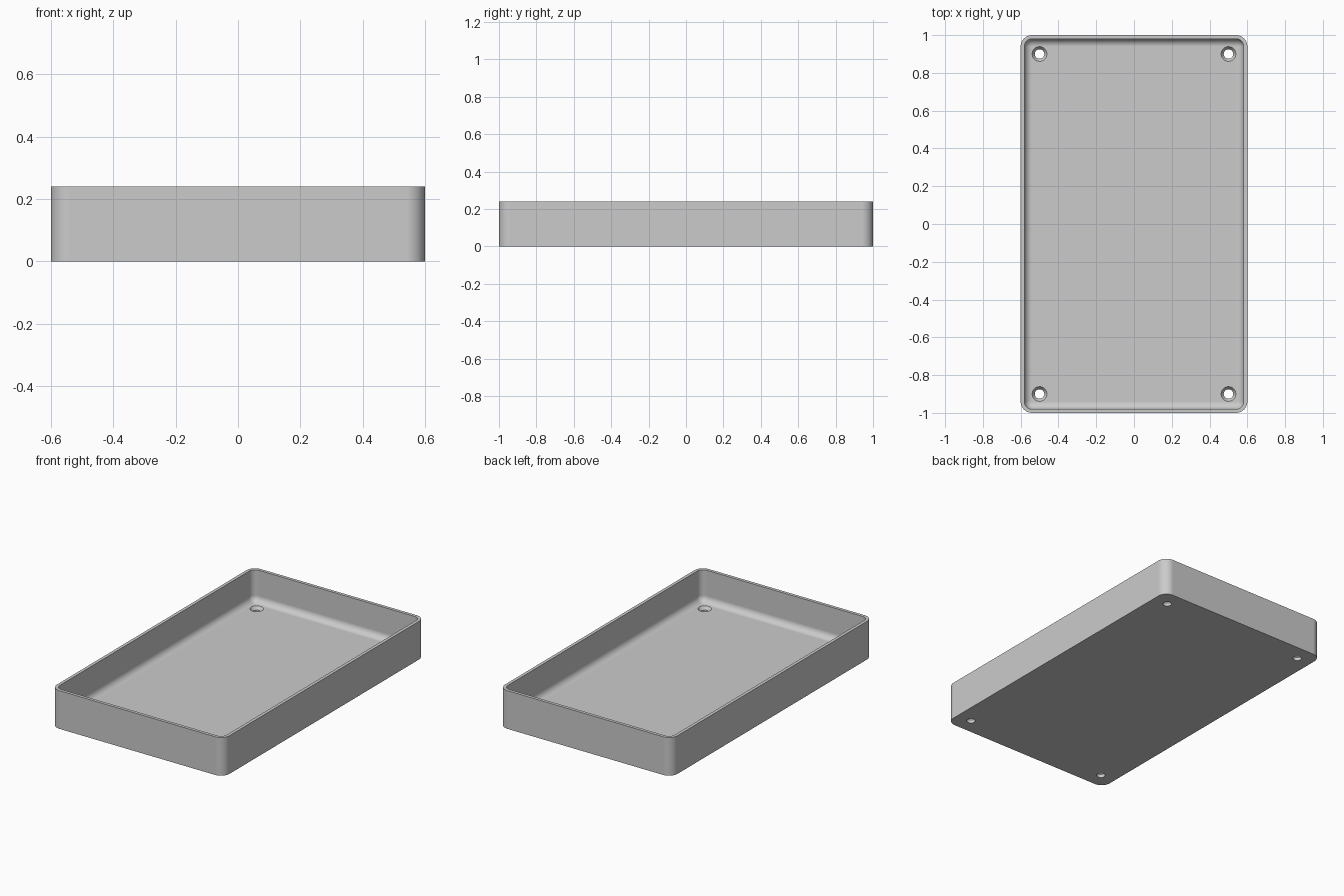
import bpy
import bmesh
from math import sin, cos, pi, radians

if "Cube" in bpy.data.objects:
    bpy.data.objects.remove(bpy.data.objects["Cube"], do_unlink=True)

HALF_X, HALF_Y, HEIGHT = 0.6, 1.0, 0.24
CORNER, WALL, FLOOR = 0.06, 0.02, 0.04
FILLET = CORNER - WALL
ARC_STEPS = 12

grey = bpy.data.materials.new("plain grey")
grey.use_nodes = True
grey.diffuse_color = (0.6, 0.6, 0.6, 1)
grey.node_tree.nodes["Principled BSDF"].inputs["Base Color"].default_value = grey.diffuse_color


def rounded_rectangle(inset, z):
    """Outline of the tray moved inward, with its corner radius shrunk to suit."""
    r = max(CORNER - inset, 0)
    cx, cy = HALF_X - inset - r, HALF_Y - inset - r
    points = []
    for quarter, (sx, sy) in enumerate([(1, 1), (-1, 1), (-1, -1), (1, -1)]):
        for i in range(ARC_STEPS + 1):
            a = (quarter + i / ARC_STEPS) * pi / 2
            points.append((sx * cx + r * cos(a), sy * cy + r * sin(a), z))
    return points


def circle(x, y, r, z, sides=48):
    return [(x + r * cos(2 * pi * i / sides), y + r * sin(2 * pi * i / sides), z)
            for i in range(sides)]


def loft(name, outlines):
    """Join stacked outlines with quads and cap both ends."""
    bm = bmesh.new()
    rings = [[bm.verts.new(p) for p in outline] for outline in outlines]
    for low, high in zip(rings, rings[1:]):
        for i in range(len(low)):
            j = (i + 1) % len(low)
            bm.faces.new((low[i], low[j], high[j], high[i]))
    bm.faces.new(rings[0][::-1])
    bm.faces.new(rings[-1])
    bmesh.ops.remove_doubles(bm, verts=bm.verts, dist=1e-5)
    bmesh.ops.recalc_face_normals(bm, faces=bm.faces)
    mesh = bpy.data.meshes.new(name)
    bm.to_mesh(mesh)
    bm.free()
    mesh.materials.append(grey)
    obj = bpy.data.objects.new(name, mesh)
    bpy.context.collection.objects.link(obj)
    return obj


# Tray shell: outer wall, rim, inner wall, fillet and floor
outlines = [rounded_rectangle(0, 0), rounded_rectangle(0, HEIGHT),
            rounded_rectangle(WALL, HEIGHT)]
for i in range(ARC_STEPS + 1):
    a = i / ARC_STEPS * pi / 2
    outlines.append(rounded_rectangle(WALL + FILLET * (1 - cos(a)),
                                      FLOOR + FILLET * (1 - sin(a))))
tray = loft("tray", outlines)
bpy.context.view_layer.objects.active = tray
tray.select_set(True)

# Countersunk screw holes in the floor corners
for x in (-0.5, 0.5):
    for y in (-0.9, 0.9):
        cutter = loft("screw_hole_cutter", [
            circle(x, y, 0.025, -0.1), circle(x, y, 0.025, 0.02),
            circle(x, y, 0.039, FLOOR), circle(x, y, 0.039, 0.1)])
        cutter.hide_render = True
        cut = tray.modifiers.new("screw_hole", 'BOOLEAN')
        cut.operation = 'DIFFERENCE'
        cut.solver = 'EXACT'
        cut.object = cutter
        bpy.ops.object.modifier_apply(modifier=cut.name)
        bpy.data.objects.remove(cutter, do_unlink=True)

# Smooth curves beside flat walls
bpy.ops.object.shade_smooth_by_angle(angle=radians(30))
weighted = tray.modifiers.new("flat_walls", 'WEIGHTED_NORMAL')
weighted.keep_sharp = True
